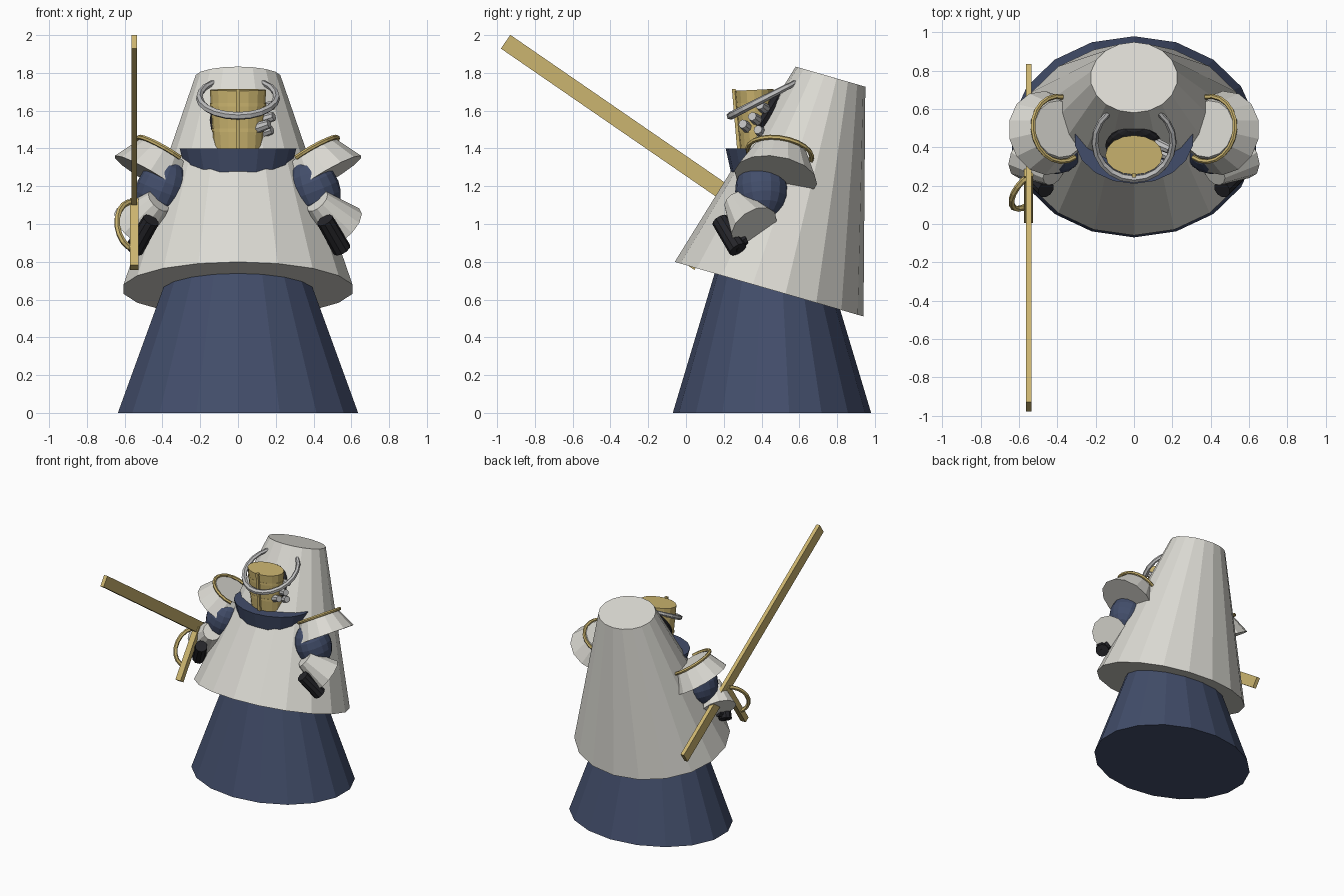
import bpy, bmesh, math
from mathutils import Vector, Matrix

if "Cube" in bpy.data.objects:
    bpy.data.objects.remove(bpy.data.objects["Cube"])


def material(name, r, g, b):
    m = bpy.data.materials.new(name)
    m.diffuse_color = (r, g, b, 1)
    m.use_nodes = True
    m.node_tree.nodes["Principled BSDF"].inputs["Base Color"].default_value = m.diffuse_color
    return m


WHITE = material("off_white", 0.71, 0.70, 0.65)
NAVY = material("navy", 0.055, 0.075, 0.145)
GOLD = material("gold", 0.60, 0.46, 0.16)
BLACK = material("black", 0.018, 0.018, 0.022)
SILVER = material("silver", 0.52, 0.52, 0.52)


def basis(axis):
    """Frame whose z follows the axis and whose x stays close to world x."""
    z = Vector(axis).normalized()
    x = (Vector((1, 0, 0)) - z * z.x).normalized()
    return Matrix((x, z.cross(x), z)).transposed()


def add(name, bm, mat, loc, rot=None):
    mesh = bpy.data.meshes.new(name)
    m = Matrix.Translation(loc)
    if rot is not None:
        m = m @ rot.to_4x4()
    bm.transform(m)
    bm.to_mesh(mesh)
    bm.free()
    mesh.materials.append(mat)
    ob = bpy.data.objects.new(name, mesh)
    bpy.context.collection.objects.link(ob)
    return ob


def frustum(name, p0, p1, r0, r1, n, mat, wide=1.0):
    """Capped cone from p0 to p1, stretched sideways by wide."""
    p0, p1 = Vector(p0), Vector(p1)
    bm = bmesh.new()
    bmesh.ops.create_cone(bm, cap_ends=True, segments=n, radius1=r0,
                          radius2=r1, depth=(p1 - p0).length)
    bmesh.ops.scale(bm, vec=(wide, 1, 1), verts=bm.verts)
    return add(name, bm, mat, (p0 + p1) / 2, basis(p1 - p0))


def ball(name, c, radii, axis, mat):
    bm = bmesh.new()
    bmesh.ops.create_uvsphere(bm, u_segments=16, v_segments=10, radius=1)
    bmesh.ops.scale(bm, vec=radii, verts=bm.verts)
    return add(name, bm, mat, c, basis(axis))


def bar(name, p0, p1, width, height, mat):
    p0, p1 = Vector(p0), Vector(p1)
    bm = bmesh.new()
    bmesh.ops.create_cube(bm, size=1)
    bmesh.ops.scale(bm, vec=(width, height, (p1 - p0).length), verts=bm.verts)
    return add(name, bm, mat, (p0 + p1) / 2, basis(p1 - p0))


def arc(name, c, u, v, a0, a1, radius, mat, mirror=1, n=14, tip=1.0):
    """Round rod along an elliptical arc spanned by the vectors u and v."""
    cu = bpy.data.curves.new(name, 'CURVE')
    cu.dimensions = '3D'
    cu.bevel_depth = radius
    cu.bevel_resolution = 1
    cu.use_fill_caps = True
    sp = cu.splines.new('POLY')
    sp.points.add(n - 1)
    for i, p in enumerate(sp.points):
        t = i / (n - 1)
        a = math.radians(a0 + (a1 - a0) * t)
        q = Vector(c) + Vector(u) * math.cos(a) + Vector(v) * math.sin(a)
        p.co = (q.x * mirror, q.y, q.z, 1)
        p.radius = 1 + (tip - 1) * abs(2 * t - 1) ** 2
    tmp = bpy.data.objects.new(name + "_path", cu)
    bpy.context.collection.objects.link(tmp)
    dg = bpy.context.evaluated_depsgraph_get()
    mesh = bpy.data.meshes.new_from_object(tmp.evaluated_get(dg))
    bpy.data.objects.remove(tmp)
    mesh.materials.clear()
    mesh.materials.append(mat)
    ob = bpy.data.objects.new(name, mesh)
    bpy.context.collection.objects.link(ob)
    for poly in mesh.polygons:
        poly.use_smooth = False
    return ob


# Robe and tilted hooded cloak
frustum("skirt", (0, 0.455, 0), (0, 0.455, 1.1), 0.525, 0.195, 18, NAVY, 1.23)
frustum("cloak", (0, 0.44, 0.655), (0, 0.765, 1.78), 0.52, 0.192, 18, WHITE, 1.183)
frustum("collar", (0, 0.455, 1.22), (0, 0.455, 1.40), 0.205, 0.245, 18, NAVY, 1.28)

# Head: dark face opening, helmet, bands and central ridge
ball("face_opening", (0, 0.41, 1.55), (0.15, 0.05, 0.17), (0, 0.53, 0.85), BLACK)
H0, H1 = Vector((0, 0.375, 1.40)), Vector((0, 0.36, 1.71))
frustum("helmet", H0, H1, 0.088, 0.103, 16, GOLD, 1.45)
for i, t in enumerate((0.28, 0.72)):
    r = 0.088 + 0.015 * t + 0.003
    c = H0.lerp(H1, t)
    frustum("helmet_band_%d" % i, c, c + Vector((0, 0, 0.018)), r, r, 16, GOLD, 1.45)
bar("helmet_ridge", (0, 0.28, 1.40), (0, 0.253, 1.715), 0.022, 0.02, GOLD)

# Breathing vents on one cheek
for i, (x, y, z) in enumerate(((0.135, 0.41, 1.61), (0.14, 0.37, 1.55),
                               (0.115, 0.32, 1.51), (0.13, 0.40, 1.48))):
    frustum("cheek_vent_%d" % i, (x - 0.04, y + 0.02, z - 0.01),
            (x + 0.05, y - 0.02, z + 0.02), 0.032, 0.024, 8, SILVER)

# Crescent crest, open at the back
arc("crescent_crest", (0, 0.43, 1.672), (0.205, 0, 0), (0, 0.195, 0.10),
    -230, 50, 0.021, SILVER, n=17, tip=0.7)

# Arms, mirrored left and right
PAD_AXIS = Vector((-0.5, 0.14, 0.85)).normalized()
B = basis(PAD_AXIS)
for side, s in (("right", 1), ("left", -1)):
    def m(x, y, z):
        return Vector((x * s, y, z))
    base = Vector((0.463, 0.475, 1.247))
    top = base + PAD_AXIS * 0.15
    frustum(side + "_shoulder_pad", m(*base), m(*top), 0.222, 0.15, 14, WHITE)
    arc(side + "_pad_trim", top, B.col[0] * 0.162, B.col[1] * 0.172,
        -125, 98, 0.013, GOLD, mirror=s)
    ball(side + "_upper_arm", m(0.405, 0.40, 1.18), (0.135, 0.14, 0.17),
         m(-0.35, -0.05, 0.9), NAVY)
    frustum(side + "_cuff", m(0.42, 0.265, 1.12), m(0.55, 0.36, 0.985),
            0.07, 0.135, 12, WHITE)
    frustum(side + "_hand", m(0.46, 0.18, 1.02), m(0.55, 0.275, 0.865),
            0.046, 0.05, 10, BLACK)
    frustum(side + "_thumb", m(0.54, 0.25, 0.88), m(0.51, 0.31, 0.92),
            0.035, 0.03, 8, BLACK)

# Long bar weapon with a perpendicular grip and a bowed hand guard
SX = -0.55
bar("long_blade", (SX, -0.955, 1.965), (SX, 0.81, 0.75), 0.03, 0.088, GOLD)
bar("weapon_grip", (SX, 0.025, 0.77), (SX, 0.267, 1.124), 0.046, 0.046, GOLD)
arc("hand_guard", (SX, 0.175, 0.99), (-0.09, -0.06, 0.02), (0, 0.075, 0.125),
    -90, 90, 0.016, GOLD, n=10)
